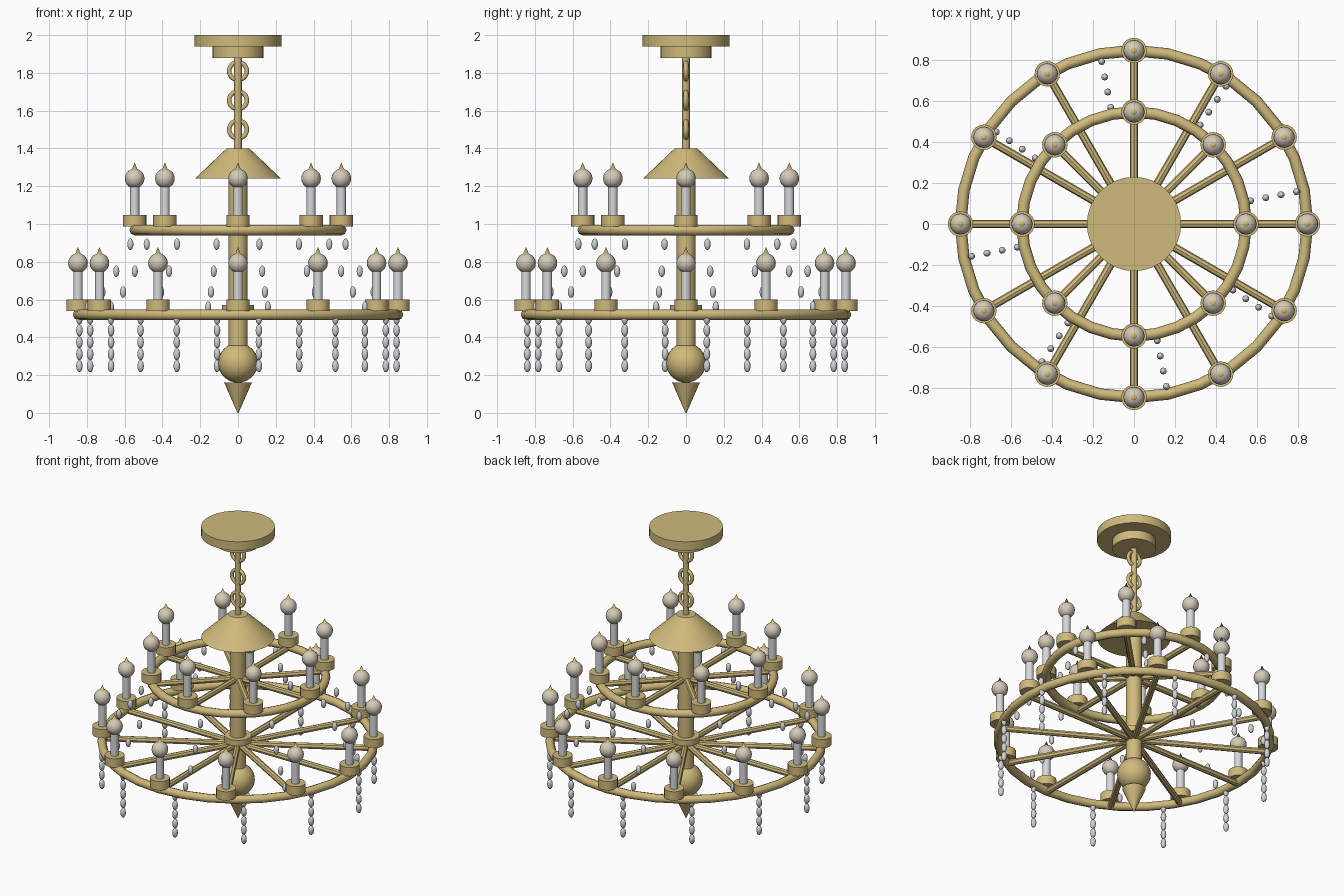
import bpy, bmesh, math
from mathutils import Matrix, Vector

cube = bpy.data.objects.get("Cube")
if cube:
    bpy.data.objects.remove(cube, do_unlink=True)


def material(name, color):
    m = bpy.data.materials.new(name)
    m.diffuse_color = (*color, 1)
    m.use_nodes = True
    m.node_tree.nodes["Principled BSDF"].inputs["Base Color"].default_value = (*color, 1)
    return m


gold = material("brushed gold", (0.63, 0.49, 0.2))
wax = material("candle white", (0.68, 0.69, 0.71))
glass = material("warm bulb glass", (0.66, 0.6, 0.48))
crystal = material("crystal", (0.62, 0.64, 0.66))
flame = material("flame tip", (0.68, 0.48, 0.16))


def finish(name, bm, mat):
    """Shade smooth, keep the hard edges, and turn the bmesh into an object."""
    bmesh.ops.recalc_face_normals(bm, faces=bm.faces)
    for f in bm.faces:
        f.smooth = True
    for e in bm.edges:
        e.smooth = e.calc_face_angle(0) < math.radians(40)
    mesh = bpy.data.meshes.new(name)
    bm.to_mesh(mesh)
    bm.free()
    mesh.materials.append(mat)
    obj = bpy.data.objects.new(name, mesh)
    bpy.context.collection.objects.link(obj)
    return obj


def cones(name, mat, spots, z0, z1, r0, r1, sides=24):
    bm = bmesh.new()
    for x, y in spots:
        bmesh.ops.create_cone(bm, cap_ends=True, segments=sides, radius1=r0, radius2=r1,
                              depth=z1 - z0, matrix=Matrix.Translation((x, y, (z0 + z1) / 2)))
    return finish(name, bm, mat)


def balls(name, mat, spots, radius, stretch=1, u=16, v=10):
    bm = bmesh.new()
    for p in spots:
        bmesh.ops.create_uvsphere(bm, u_segments=u, v_segments=v, radius=radius,
                                  matrix=Matrix.Translation(p) @ Matrix.Diagonal((1, 1, stretch, 1)))
    return finish(name, bm, mat)


def torus(name, z, major, minor, sides, tube_sides, upright=False):
    bpy.ops.mesh.primitive_torus_add(
        location=(0, 0, z), rotation=(math.pi / 2 if upright else 0, 0, 0),
        major_radius=major, minor_radius=minor,
        major_segments=sides, minor_segments=tube_sides)
    obj = bpy.context.object
    obj.name = name
    obj.data.materials.append(gold)
    bpy.ops.object.shade_smooth()


def around(count, radius, offset=0):
    turns = [math.tau * (i + offset) / count for i in range(count)]
    return [(radius * math.cos(a), radius * math.sin(a)) for a in turns]


def spokes(name, count, length, z, radius):
    bm = bmesh.new()
    for x, y in around(count, length):
        turn = Vector((x, y, 0)).to_track_quat('Z', 'Y').to_matrix().to_4x4()
        bmesh.ops.create_cone(bm, cap_ends=True, segments=8, radius1=radius, radius2=radius,
                              depth=length, matrix=Matrix.Translation((x / 2, y / 2, z)) @ turn)
    finish(name, bm, gold)


axis = [(0, 0)]

# Ceiling canopy, rod and chain
cones("canopy_plate", gold, axis, 1.94, 2.0, 0.23, 0.23, 32)
cones("canopy_step", gold, axis, 1.88, 1.94, 0.135, 0.135, 32)
cones("hanging_rod", gold, axis, 1.38, 1.89, 0.02, 0.02, 12)
for i in range(3):
    torus(f"chain_link_{i + 1}", 1.5 + 0.155 * i, 0.047, 0.012, 20, 8, upright=True)

# Central body
cones("shade_cone", gold, axis, 1.24, 1.4, 0.228, 0.06, 32)
cones("column", gold, axis, 0.3, 1.26, 0.05, 0.05, 20)
cones("lower_hub", gold, axis, 0.53, 0.57, 0.085, 0.085)
balls("bottom_ball", gold, [(0, 0, 0.265)], 0.105, u=24, v=16)
cones("bottom_finial", gold, axis, 0, 0.16, 0.003, 0.073, 20)


# Two tiers: ring, spokes and candle lights
def tier(label, count, radius, z):
    spots = around(count, radius)
    torus(label + "_ring", z, radius, 0.028, 32, 8)
    spokes(label + "_spokes", count, radius, z - 0.008, 0.02)
    cones(label + "_cups", gold, spots, z + 0.02, z + 0.08, 0.062, 0.062, 20)
    cones(label + "_candles", wax, spots, z + 0.075, z + 0.24, 0.025, 0.025, 14)
    balls(label + "_bulbs", glass, [(x, y, z + 0.273) for x, y in spots], 0.052)
    cones(label + "_flame_tips", flame, spots, z + 0.3, z + 0.358, 0.024, 0, 10)


tier("lower", 12, 0.847, 0.52)
tier("upper", 8, 0.547, 0.968)

# Crystal strands hanging from the lower ring
strand = [(x, y, 0.248 + 0.063 * i) for x, y in around(12, 0.847, 0.25) for i in range(5)]
balls("crystal_strands", crystal, strand, 0.018, 1.8, 10, 8)

# Crystal swags falling from the upper ring to the lower one
swag = [(x, y, z) for r, z in ((0.581, 0.893), (0.657, 0.75), (0.732, 0.64), (0.809, 0.56))
        for x, y in around(8, r, 0.25)]
balls("crystal_swags", crystal, swag, 0.017, 1.8, 10, 8)
